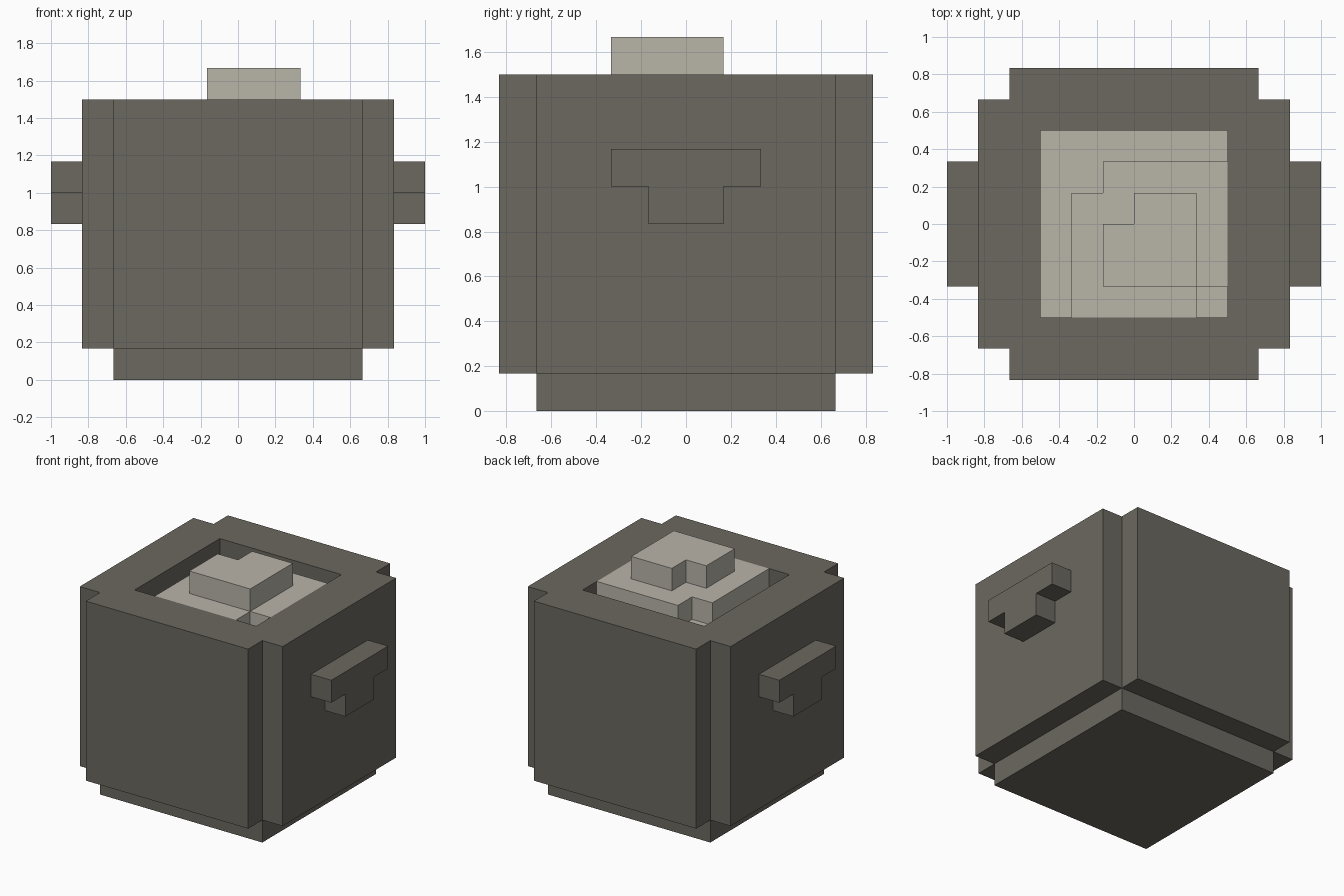
import bpy
import bmesh

U = 1 / 6  # one block of the grid the model is built on

cube = bpy.data.objects.get("Cube")
if cube:
    bpy.data.objects.remove(cube, do_unlink=True)


def make_material(name, rgb):
    mat = bpy.data.materials.new(name)
    mat.use_nodes = True
    mat.diffuse_color = (*rgb, 1)
    mat.node_tree.nodes["Principled BSDF"].inputs["Base Color"].default_value = (*rgb, 1)
    return mat


dark = make_material("dark stone grey", (0.147, 0.138, 0.114))
pale = make_material("pale stone grey", (0.485, 0.46, 0.397))


def prism(name, outline, low, high, mat, axis="z"):
    """Extrude an outline in block units along z (points are x, y) or x (points are y, z)."""
    bm = bmesh.new()
    place = (lambda a, b: (a, b, low)) if axis == "z" else (lambda a, b: (low, a, b))
    face = bm.faces.new([bm.verts.new(place(a, b)) for a, b in outline])
    grown = bmesh.ops.extrude_face_region(bm, geom=[face])
    step = (0, 0, high - low) if axis == "z" else (high - low, 0, 0)
    top = [v for v in grown["geom"] if isinstance(v, bmesh.types.BMVert)]
    bmesh.ops.translate(bm, verts=top, vec=step)
    bmesh.ops.scale(bm, verts=bm.verts[:], vec=(U, U, U))
    bmesh.ops.recalc_face_normals(bm, faces=bm.faces[:])
    mesh = bpy.data.meshes.new(name)
    bm.to_mesh(mesh)
    bm.free()
    mesh.materials.append(mat)
    obj = bpy.data.objects.new(name, mesh)
    bpy.context.scene.collection.objects.link(obj)
    return obj


def square(r):
    return [(-r, -r), (r, -r), (r, r), (-r, r)]


# Pot: foot and body with stepped corners
prism("pot_base", square(4), 0, 1, dark)
quarter = [(5, -4), (5, 4), (4, 4)]
cross = []
for _ in range(4):
    cross += quarter
    quarter = [(-b, a) for a, b in quarter]
body = prism("pot_body", cross, 1, 9, dark)

# Square opening in the top of the pot
cutter = prism("opening_cutter", square(3), 7, 10, dark)
cutter.hide_render = True
cut = body.modifiers.new("opening", "BOOLEAN")
cut.operation = "DIFFERENCE"
cut.solver = "EXACT"
cut.object = cutter
bpy.context.view_layer.objects.active = body
bpy.ops.object.modifier_apply(modifier=cut.name)
bpy.data.objects.remove(cutter, do_unlink=True)

# Contents: a full layer and two notched heaps
prism("filling_floor", square(3), 7, 8, pale)
prism("filling_middle", [(-2, -3), (2, -3), (2, -2), (3, -2), (3, 2), (-1, 2), (-1, 1), (-2, 1)],
      8, 9, pale)
prism("filling_top", [(-1, -2), (2, -2), (2, 1), (0, 1), (0, 0), (-1, 0)], 9, 10, pale)

# T-shaped handles on both sides
tee = [(-1, 5), (1, 5), (1, 6), (2, 6), (2, 7), (-2, 7), (-2, 6), (-1, 6)]
for side, low in (("left", 5), ("right", -6)):
    prism(side + "_handle", tee, low, low + 1, dark, axis="x")
